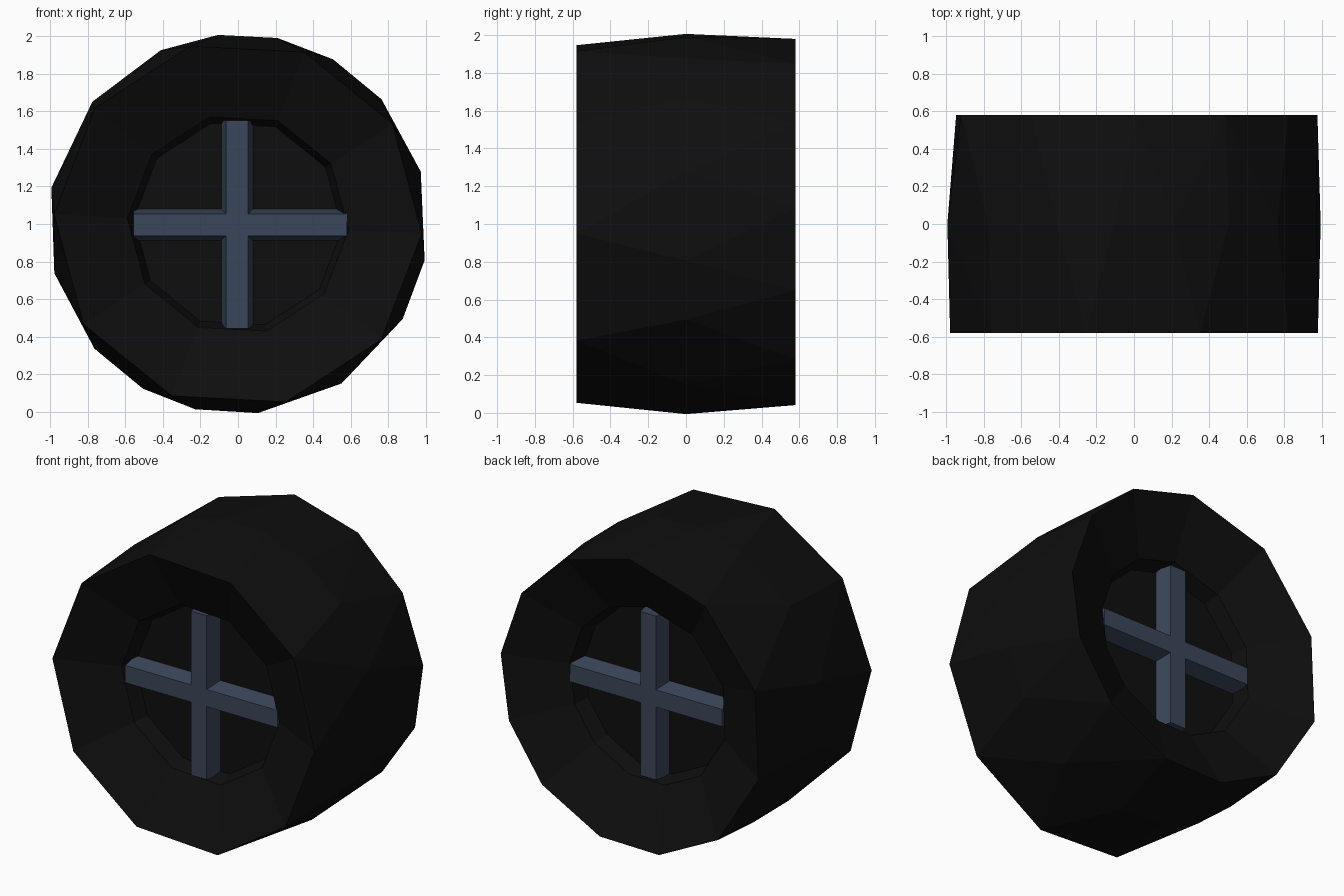
import bpy, bmesh
from math import radians, cos, sin
from mathutils import Vector

if "Cube" in bpy.data.objects:
    bpy.data.objects.remove(bpy.data.objects["Cube"], do_unlink=True)


def material(name, rgb):
    m = bpy.data.materials.new(name)
    m.use_nodes = True
    m.diffuse_color = (*rgb, 1)
    node = m.node_tree.nodes["Principled BSDF"]
    node.inputs["Base Color"].default_value = (*rgb, 1)
    node.inputs["Roughness"].default_value = 0.9
    return m


rubber = material("black rubber", (0.0045, 0.0045, 0.0045))
steel = material("slate blue", (0.044, 0.061, 0.102))


def finish(bm, name, mat):
    bmesh.ops.recalc_face_normals(bm, faces=bm.faces)
    mesh = bpy.data.meshes.new(name)
    bm.to_mesh(mesh)
    bm.free()
    mesh.materials.append(mat)
    ob = bpy.data.objects.new(name, mesh)
    bpy.context.collection.objects.link(ob)
    return ob


def ring(bm, angles, radius, y):
    return [bm.verts.new((radius * cos(radians(a)), y, 1 + radius * sin(radians(a))))
            for a in angles]


# Uneven hand-cut rings: front shoulder, tread crown, back shoulder
FRONT = range(-3, 357, 36)
CROWN = [16, 41, 60, 78, 96, 114, 140, 169, 195, 221, 240, 257, 276, 303, 330, 349]
BACK = [5, 33, 60, 89, 124, 160, 195, 229, 258, 284, 313, 339]

# Tyre: convex tread shell with dished sides sunk to a hub plate
bm = bmesh.new()
shoulders = [(FRONT, ring(bm, FRONT, 0.98, -0.58), -1),
             (BACK, ring(bm, BACK, 0.98, 0.58), 1)]
ring(bm, CROWN, 1.012, 0)
bmesh.ops.convex_hull(bm, input=bm.verts[:])
bm.normal_update()
caps = [f for f in bm.faces if abs(f.normal.y) > 0.9]
bmesh.ops.delete(bm, geom=caps, context='FACES')
for angles, outer, side in shoulders:
    lip = ring(bm, angles, 0.59, side * 0.40)
    plate = ring(bm, angles, 0.555, side * 0.30)
    for a, b in ((outer, lip), (lip, plate)):
        n = len(a)
        for i in range(n):
            j = (i + 1) % n
            bm.faces.new((a[i], a[j], b[j], b[i]))
    bm.faces.new(plate)
finish(bm, "tyre", rubber)


# Spokes: tapered bars crossing on both hub plates
def spoke(name, along, start, end, side):
    across = Vector((along.z, 0, along.x))
    bm = bmesh.new()
    loops = []
    for half, depth in ((0.085, 0.295), (0.058, 0.41)):
        loops.append([bm.verts.new(Vector((-0.005, side * depth, 0.995))
                                   + along * s + across * w)
                      for s, w in ((start, -half), (end, -half), (end, half), (start, half))])
    base, face = loops
    bm.faces.new(base)
    bm.faces.new(face)
    for i in range(4):
        j = (i + 1) % 4
        bm.faces.new((base[i], base[j], face[j], face[i]))
    finish(bm, name, steel)


for label, side in (("front", -1), ("back", 1)):
    spoke(label + "_upright_spoke", Vector((0, 0, 1)), -0.55, 0.555, side)
    spoke(label + "_level_spoke", Vector((1, 0, 0)), -0.55, 0.585, side)
